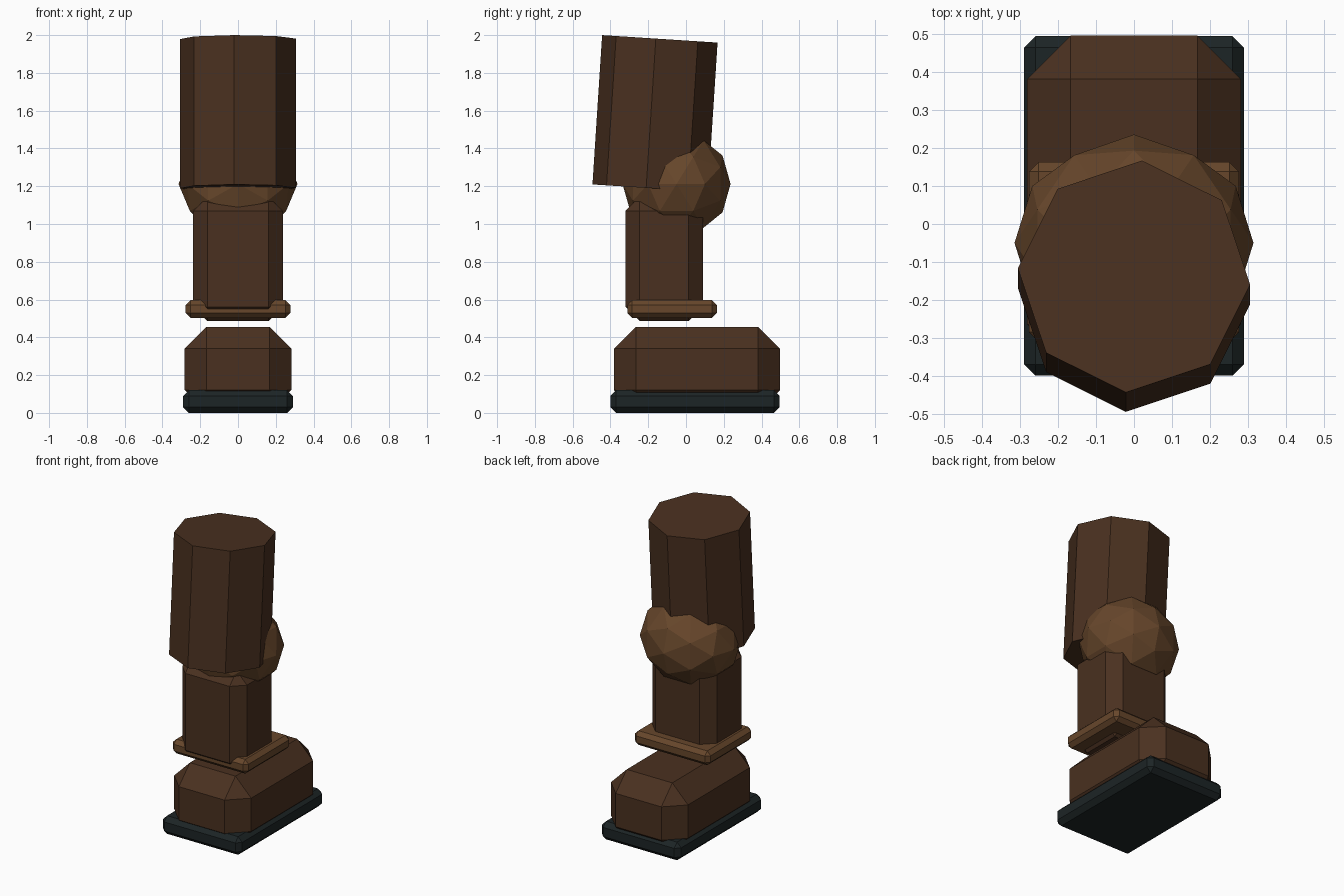
import bpy, bmesh
from math import radians
from mathutils import Matrix, Vector

if "Cube" in bpy.data.objects:
    bpy.data.objects.remove(bpy.data.objects["Cube"])


def material(name, rgb):
    m = bpy.data.materials.new(name)
    m.diffuse_color = (*rgb, 1)
    m.use_nodes = True
    m.node_tree.nodes["Principled BSDF"].inputs["Base Color"].default_value = m.diffuse_color
    return m


leather = material("dark_leather", (0.068, 0.030, 0.014))
trim = material("tan_leather", (0.135, 0.062, 0.024))
rubber = material("black_rubber", (0.012, 0.018, 0.019))


def finish(bm, name, mat):
    bmesh.ops.recalc_face_normals(bm, faces=bm.faces)
    me = bpy.data.meshes.new(name)
    bm.to_mesh(me)
    bm.free()
    me.materials.append(mat)
    ob = bpy.data.objects.new(name, me)
    bpy.context.collection.objects.link(ob)
    return ob


def chamfer_box(name, lo, hi, bevel, mat):
    lo, hi = Vector(lo), Vector(hi)
    bm = bmesh.new()
    m = Matrix.Translation((lo + hi) / 2) @ Matrix.Diagonal((*(hi - lo), 1))
    bmesh.ops.create_cube(bm, size=1, matrix=m)
    bmesh.ops.bevel(bm, geom=bm.edges[:], offset=bevel, segments=1,
                    profile=0.5, affect='EDGES')
    return finish(bm, name, mat)


# Foot, ankle band and shin
chamfer_box("sole", (-0.29, -0.40, 0), (0.29, 0.495, 0.12), 0.03, rubber)
chamfer_box("boot", (-0.282, -0.38, 0.005), (0.282, 0.497, 0.456), 0.115, leather)
chamfer_box("ankle_band", (-0.277, -0.31, 0.503), (0.277, 0.163, 0.597), 0.025, trim)
chamfer_box("shin", (-0.237, -0.32, 0.486), (0.237, 0.089, 1.145), 0.075, leather)

# Knee: faceted ball, hull of a once-subdivided icosahedron
points = set()
for a, b, c in ((0, 0.851, 0.526), (0.5, 0.809, 0.309), (0, 1, 0)):
    for sa in (1, -1):
        for sb in (1, -1):
            for sc in (1, -1):
                p = (a * sa + 0, b * sb + 0, c * sc + 0)
                for k in range(3):
                    points.add(p[k:] + p[:k])
bm = bmesh.new()
for x, y, z in points:
    bm.verts.new((x * 0.315, y * 0.286 - 0.05, z * 0.286 + 1.212))
bmesh.ops.convex_hull(bm, input=bm.verts[:])
finish(bm, "knee", trim)

# Thigh: leaning octagonal column
bm = bmesh.new()
m = (Matrix.Translation((0, -0.164, 1.585)) @ Matrix.Rotation(radians(-3.7), 4, 'X')
     @ Matrix.Rotation(radians(-4), 4, 'Z'))
# start with a vertex on the local y axis
bmesh.ops.create_cone(bm, cap_ends=True, segments=8, radius1=0.307, radius2=0.307,
                      depth=0.792, matrix=m)
finish(bm, "thigh", leather)
